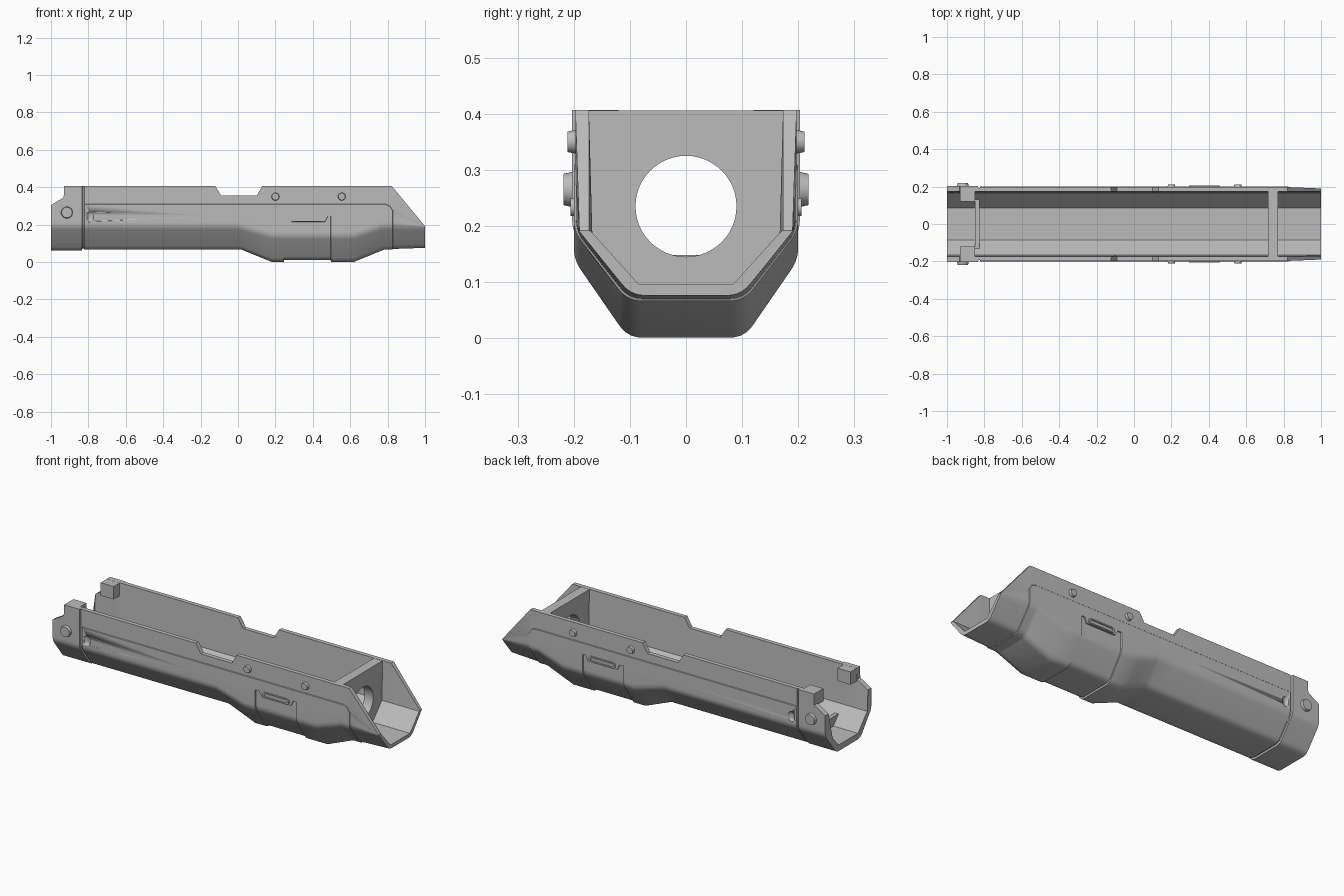
import bpy, bmesh, math
from mathutils import Vector

cube = bpy.data.objects.get("Cube")
if cube:
    bpy.data.objects.remove(cube, do_unlink=True)

grey = bpy.data.materials.new("matte grey")
grey.use_nodes = True
grey.diffuse_color = (0.5, 0.5, 0.5, 1)
grey.node_tree.nodes["Principled BSDF"].inputs["Base Color"].default_value = (0.5, 0.5, 0.5, 1)


def activate(ob):
    bpy.ops.object.select_all(action="DESELECT")
    ob.select_set(True)
    bpy.context.view_layer.objects.active = ob


def finish(ob, name, angle=28):
    ob.name = name
    ob.data.materials.clear()
    ob.data.materials.append(grey)
    activate(ob)
    bpy.ops.object.shade_smooth_by_angle(angle=math.radians(angle))
    return ob


def lerp(table, x):
    if x <= table[0][0]:
        return table[0][1]
    for (a, u), (b, v) in zip(table, table[1:]):
        if x <= b:
            return u + (v - u) * (x - a) / (b - a)
    return table[-1][1]


def fillet(a, corner, b, r, n=5):
    a, c, b = Vector(a), Vector(corner), Vector(b)
    p, q = c + (a - c).normalized() * r, c + (b - c).normalized() * r
    ts = [i / n for i in range(n + 1)]
    return [tuple(p * (1 - t) ** 2 + c * (2 * t * (1 - t)) + q * t * t) for t in ts]


def stadium(cx, cy, half, r, n=10):
    pts = []
    for side, start in ((1, -90), (-1, 90)):
        for i in range(n + 1):
            t = math.radians(start + 180 * i / n)
            pts.append((cx + side * half + r * math.cos(t), cy + r * math.sin(t)))
    return pts


def plate(name, outlines, depth, loc, rot):
    """Extruded outline; later outlines become holes."""
    cu = bpy.data.curves.new(name, "CURVE")
    cu.dimensions, cu.fill_mode, cu.extrude = "2D", "BOTH", depth / 2
    for pts in outlines:
        sp = cu.splines.new("POLY")
        sp.points.add(len(pts) - 1)
        for p, (x, y) in zip(sp.points, pts):
            p.co = (x, y, 0, 1)
        sp.use_cyclic_u = True
    ob = bpy.data.objects.new(name, cu)
    bpy.context.collection.objects.link(ob)
    ob.location, ob.rotation_euler = loc, rot
    activate(ob)
    bpy.ops.object.convert(target="MESH")
    return finish(bpy.context.object, name)


def box(name, lo, hi):
    lo, hi = Vector(lo), Vector(hi)
    bpy.ops.mesh.primitive_cube_add(size=1, location=(lo + hi) / 2)
    bpy.context.object.scale = hi - lo
    return finish(bpy.context.object, name)


# Shell dimensions along the length
TOP = [(-1, .305), (-.932, .345), (-.93, .407), (-.122, .407), (-.09, .355),
       (.1, .355), (.13, .407), (.822, .407), (1, .192)]
MID = [(0, .19), (.18, .14), (.62, .14), (.77, .19)]
BOTTOM = [(.02, .066), (.18, .001), (.62, .001), (.78, .066)]
UPPER = [(-.834, .203), (-.832, .193), (-.824, .193), (-.822, .197), (.826, .197), (1, .19)]
LOWER = [(-.834, .203), (-.832, .193), (-.824, .193), (-.822, .2), (.826, .2), (.828, .196), (1, .19)]
PANEL = [(.79, .307), (.812, .298), (.826, .275)]
RECESS = [(.245, 0), (.247, .006), (.495, .006), (.497, 0)]
RECESS_TOP = [(.27, .245), (.285, .215), (.465, .215), (.48, .245)]


def section(x):
    top, mid = lerp(TOP, x), lerp(MID, x)
    up, low = lerp(UPPER, x), lerp(LOWER, x)
    panel, rec, rec_z = lerp(PANEL, x), lerp(RECESS, x), lerp(RECESS_TOP, x)
    bottom = lerp(BOTTOM, x) + .2 - low + rec * 1.5
    inner_low = low - rec
    side, foot = (inner_low, mid), (.104 + (low - .2) * .6, bottom)
    pts = [(up, top), (up, panel + .003), (low, panel), (low, rec_z + .001), (inner_low, rec_z)]
    pts += fillet((inner_low, rec_z), side, foot, .022)
    pts += fillet(side, foot, (0, bottom), .026)
    pts = [(y, min(z, top - k * .0003)) for k, (y, z) in enumerate(pts)]
    inner = [(.173, top), (.167, min(.188, top - .003)), (.085, .097)]
    flip = lambda ps: [(-y, z) for y, z in ps]
    return pts + flip(pts[::-1]) + flip(inner) + inner[::-1]


tables = (TOP, MID, BOTTOM, UPPER, LOWER, PANEL, RECESS, RECESS_TOP)
stations = sorted({x for t in tables for x, _ in t})
bm = bmesh.new()
rings = [[bm.verts.new((x, y, z)) for y, z in section(x)] for x in stations]
for a, b in zip(rings, rings[1:]):
    for i in range(len(a)):
        j = (i + 1) % len(a)
        bm.faces.new((a[i], a[j], b[j], b[i]))
ends = [bm.faces.new(rings[0]), bm.faces.new(rings[-1])]
bmesh.ops.triangulate(bm, faces=ends)
bmesh.ops.recalc_face_normals(bm, faces=bm.faces)
mesh = bpy.data.meshes.new("shell")
bm.to_mesh(mesh)
bm.free()
shell = bpy.data.objects.new("shell", mesh)
bpy.context.collection.objects.link(shell)
finish(shell, "shell")

# Front bulkhead with a round opening
outline = [(.176, .406), (.176, .19), (.09, .088), (-.09, .088), (-.176, .19), (-.176, .406)]
circle = [(.09 * math.cos(t * math.pi / 24), .235 + .09 * math.sin(t * math.pi / 24)) for t in range(48)]
plate("front_bulkhead", [outline, circle], .054, (.743, 0, 0), (math.pi / 2, 0, math.pi / 2))

# Low rib across the rear floor
rib = [(.13, .148), (.085, .09), (-.085, .09), (-.13, .148)]
plate("rear_rib", [rib], .022, (-.838, 0, 0), (math.pi / 2, 0, math.pi / 2))

for s, label in ((-1, "right"), (1, "left")):
    # Rear corner blocks
    a, b = sorted((s * .12, s * .19))
    box(label + "_rear_block", (-.93, a, .335), (-.85, b, .4065))

    # Rear button and upper bolts
    for name, x, z, r, reach in (("rear_button", -.915, .265, .035, .218),
                                 ("mid_bolt", .2, .35, .023, .211),
                                 ("front_bolt", .555, .35, .023, .211)):
        bpy.ops.mesh.primitive_cone_add(vertices=32, radius1=r, radius2=r * .8, depth=reach - .185,
                                        location=(x, s * (reach + .185) / 2, z),
                                        rotation=(-s * math.pi / 2, 0, 0))
        finish(bpy.context.object, label + "_" + name)

    # Raised slot frame
    plate(label + "_slot_frame", [stadium(.375, .234, .066, .016), stadium(.375, .234, .062, .009)],
          .012, (0, s * .2, 0), (math.pi / 2, 0, 0))

    # Oval recess behind the collar
    cutter = plate(label + "_oval_cutter", [[(y, x) for x, y in stadium(.243, -.79, .009, .018)]],
                   .02, (0, s * .203, 0), (math.pi / 2, 0, 0))
    cutter.hide_render = True
    cutter.hide_viewport = True
    weld = cutter.modifiers.new("weld", "WELD")
    cut = shell.modifiers.new(label + " oval", "BOOLEAN")
    cut.operation, cut.solver, cut.object = "DIFFERENCE", "EXACT", cutter
